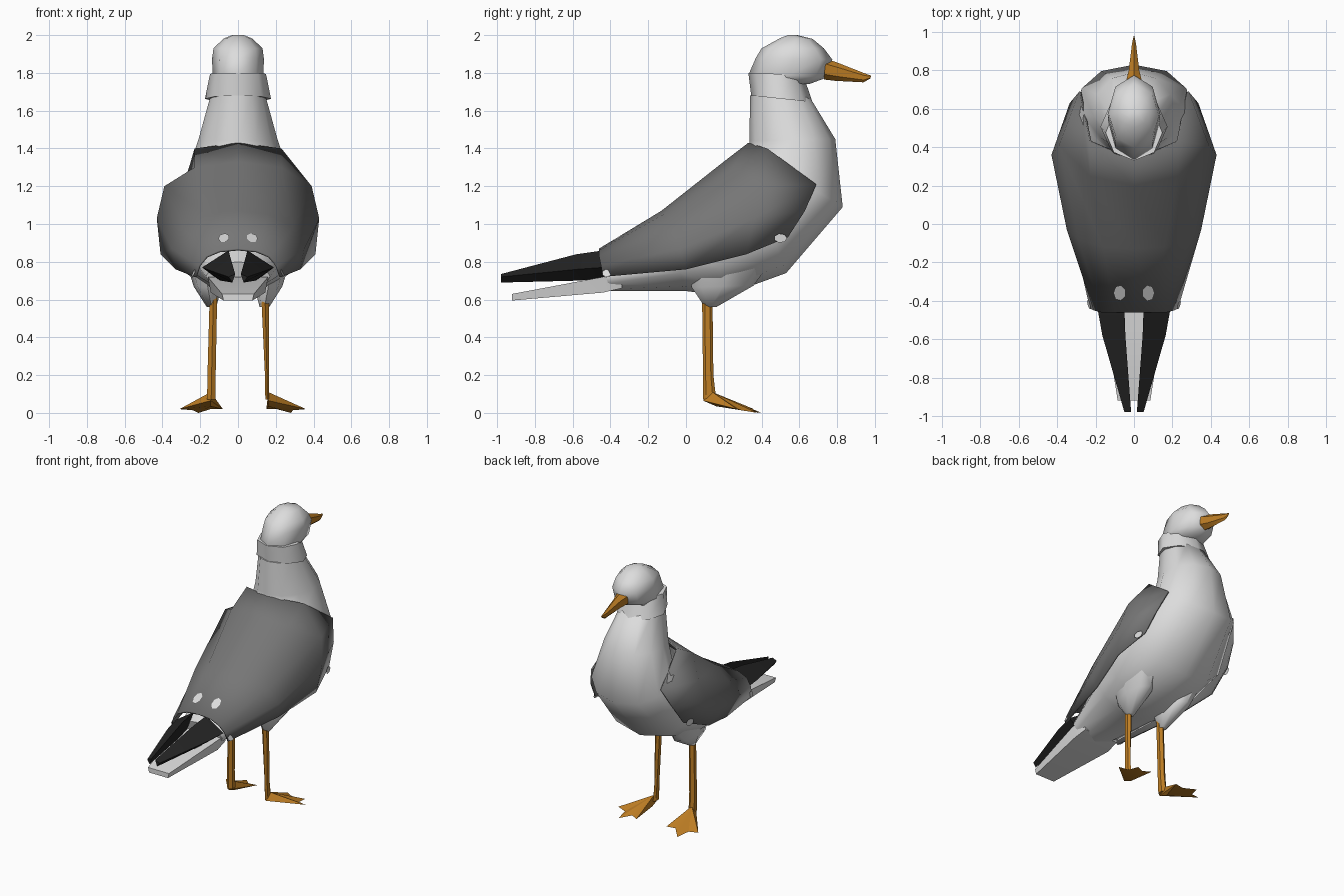
import bpy
import bmesh
import math
from mathutils import Vector

cube = bpy.data.objects.get("Cube")
if cube:
    bpy.data.objects.remove(cube, do_unlink=True)


def material(name, color):
    mat = bpy.data.materials.new(name)
    mat.use_nodes = True
    mat.diffuse_color = (*color, 1)
    bsdf = next(n for n in mat.node_tree.nodes if n.type == "BSDF_PRINCIPLED")
    bsdf.inputs["Base Color"].default_value = (*color, 1)
    bsdf.inputs["Roughness"].default_value = 0.8
    return mat


white = material("white feathers", (0.72, 0.72, 0.72))
grey = material("grey feathers", (0.18, 0.18, 0.18))
black = material("black feathers", (0.018, 0.018, 0.018))
orange = material("orange skin", (0.52, 0.21, 0.018))


def finish(name, bm, mat, angle):
    """Turn a bmesh into an object, smooth below the given angle."""
    bmesh.ops.recalc_face_normals(bm, faces=bm.faces[:])
    mesh = bpy.data.meshes.new(name)
    bm.to_mesh(mesh)
    bm.free()
    mesh.materials.append(mat)
    for poly in mesh.polygons:
        poly.use_smooth = True
    mesh.set_sharp_from_angle(angle=math.radians(angle))
    obj = bpy.data.objects.new(name, mesh)
    bpy.context.collection.objects.link(obj)
    return obj


def loft(name, rings, mat, angle=40, closed=True):
    """Skin a row of point rings; closed rings also get end caps."""
    bm = bmesh.new()
    loops = [[bm.verts.new(p) for p in ring] for ring in rings]
    count = len(loops[0])
    for a, b in zip(loops, loops[1:]):
        for i in range(count if closed else count - 1):
            j = (i + 1) % count
            bm.faces.new((a[i], a[j], b[j], b[i]))
    if closed:
        bm.faces.new(loops[0])
        bm.faces.new(loops[-1])
    return finish(name, bm, mat, angle)


def oval(back, front, width, x=0, sides=8, egg=0):
    """Ring spanning two (y, z) outline points; egg narrows the back half."""
    b, f = Vector((x, *back)), Vector((x, *front))
    mid, axis = (b + f) / 2, (b - f) / 2
    ring = []
    for i in range(sides):
        c, s = math.cos(math.tau * i / sides), math.sin(math.tau * i / sides)
        ring.append(mid + axis * c + Vector((width * s * (1 - egg * c), 0, 0)))
    return ring


# White body running from the tail root to the neck
loft("body", [oval(*r, sides=12, egg=e) for *r, e in (
    ((-0.45, 0.80), (-0.40, 0.645), 0.17, 0),
    ((-0.12, 1.03), (0.00, 0.645), 0.26, 0.1),
    ((0.12, 1.21), (0.20, 0.62), 0.335, 0.1),
    ((0.31, 1.36), (0.53, 0.74), 0.36, 0.15),
    ((0.335, 1.39), (0.83, 1.09), 0.28, 0.25),
    ((0.335, 1.44), (0.79, 1.45), 0.21, 0.1),
    ((0.34, 1.68), (0.65, 1.68), 0.145, 0))], white, 60)

# Flared collar and head
loft("neck_collar", [oval(*r) for r in (
    ((0.345, 1.68), (0.67, 1.645), 0.175),
    ((0.33, 1.80), (0.62, 1.79), 0.148))], white, 60)
loft("head", [oval(*r) for r in (
    ((0.36, 1.76), (0.65, 1.74), 0.12),
    ((0.335, 1.80), (0.745, 1.775), 0.135),
    ((0.37, 1.88), (0.775, 1.87), 0.137),
    ((0.40, 1.93), (0.73, 1.93), 0.13),
    ((0.50, 1.985), (0.67, 1.98), 0.075),
    ((0.54, 2.00), (0.59, 2.00), 0.03))], white, 60)

# Beak
loft("beak", [oval(*r, sides=6) for r in (
    ((0.74, 1.875), (0.73, 1.765), 0.05),
    ((0.80, 1.855), (0.79, 1.758), 0.032),
    ((0.94, 1.80), (0.94, 1.75), 0.012),
    ((0.98, 1.785), (0.975, 1.77), 0.002))], orange, 30)

# Grey folded wings: half sections from the spine to the lower edge, mirrored
wing_sections = (
    ((0, 0.33, 1.43), (0.23, 0.43, 1.40), (0.285, 0.69, 1.21),
     (0.335, 0.63, 1.07), (0.36, 0.54, 0.93)),
    ((0, 0.20, 1.33), (0.23, 0.25, 1.30), (0.39, 0.41, 1.20),
     (0.43, 0.36, 1.03), (0.41, 0.32, 0.84)),
    ((0, -0.13, 1.07), (0.16, -0.12, 1.05), (0.29, -0.08, 0.98),
     (0.35, -0.03, 0.87), (0.33, 0, 0.76)),
    ((0, -0.46, 0.87), (0.10, -0.46, 0.86), (0.17, -0.46, 0.83),
     (0.21, -0.45, 0.78), (0.23, -0.44, 0.72)))
wings = loft("folded_wings",
             [[(-x, y, z) for x, y, z in half[:0:-1]] + list(half) for half in wing_sections],
             grey, 50, closed=False)
shell = wings.modifiers.new("thickness", "SOLIDIFY")
shell.thickness = 0.012

# White tail fan
loft("tail", [[(-w * 0.9, y, low), (w * 0.9, y, low), (w, y, high), (-w, y, high)]
              for y, w, low, high in ((-0.34, 0.15, 0.66, 0.72),
                                      (-0.44, 0.16, 0.637, 0.72),
                                      (-0.92, 0.085, 0.595, 0.63))], white, 30)


def foot(name, ankle, toes):
    """Webbed foot: raised ankle, toe tips with notched webs and a flat sole."""
    bm = bmesh.new()
    peak = bm.verts.new(ankle)
    heel = bm.verts.new((ankle[0], ankle[1] - 0.05, 0.065))
    sole = bm.verts.new((ankle[0], ankle[1] + 0.02, 0.035))
    edge = []
    for i, toe in enumerate(toes):
        tip = Vector((*toe, 0.0 if i == 1 else 0.015))
        if i:
            notch = (Vector((*toes[i - 1], 0.01)) + tip) / 2
            edge.append(bm.verts.new(notch.lerp(Vector(ankle), 0.18) - Vector((0, 0, 0.01))))
        edge.append(bm.verts.new(tip + Vector((0, 0, 0.005 * (i != 1)))))
    rim = [heel] + edge
    for a, b in zip(rim, rim[1:] + rim[:1]):
        bm.faces.new((peak, a, b))
        bm.faces.new((sole, b, a))
    return finish(name, bm, orange, 20)


def fleck(name, sign, centre, u, v):
    """Thin white patch spanned by two axes, facing away from the body."""
    bm = bmesh.new()
    points = [Vector(centre) + Vector(u) * math.cos(math.tau * i / 7)
              + Vector(v) * math.sin(math.tau * i / 7) for i in range(7)]
    order = points if sign > 0 else points[::-1]
    bm.faces.new([bm.verts.new((sign * p.x, p.y, p.z)) for p in order])
    finish(name, bm, white, 30)


for side, sign in (("left", 1), ("right", -1)):
    # Black wing tips with a triangular section
    loft(side + "_wing_tip", [[(sign * a, y, za), (sign * b, y, zb), (sign * c, y, zc)]
                              for y, a, za, b, zb, c, zc in (
        (-0.44, 0.05, 0.86, 0.19, 0.77, 0.11, 0.71),
        (-0.58, 0.045, 0.84, 0.165, 0.76, 0.09, 0.70),
        (-0.98, 0.015, 0.735, 0.05, 0.72, 0.03, 0.69))], black, 30)

    # Small white flecks on the rump and along the lower wing edge
    fleck(side + "_rump_fleck", sign, (0.075, -0.36, 0.927), (0.03, 0, -0.004), (0, 0.04, 0.024))
    fleck(side + "_front_wing_fleck", sign, (0.381, 0.50, 0.925), (-0.007, 0.035, 0), (0, 0, 0.025))
    fleck(side + "_rear_wing_fleck", sign, (0.235, -0.42, 0.74), (0.006, 0.025, 0), (-0.007, 0, 0.02))

    # Feathered thigh growing out of the belly and tapering to the leg
    loft(side + "_thigh", [oval(back, front, w, sign * x) for back, front, w, x in (
        ((0.02, 0.82), (0.46, 0.82), 0.09, 0.19),
        ((0.03, 0.665), (0.36, 0.675), 0.075, 0.16),
        ((0.10, 0.56), (0.16, 0.56), 0.025, 0.14))], white, 70)

    # Thin leg
    ankle_width = 0.012 if sign > 0 else 0.025
    leg_x = 0.148 if sign > 0 else 0.135
    loft(side + "_leg", [oval(back, front, w, sign * x, 6) for back, front, w, x in (
        ((0.085, 0.62), (0.14, 0.62), 0.023, leg_x - 0.005),
        ((0.09, 0.20), (0.145, 0.20), ankle_width, leg_x + 0.005),
        ((0.09, 0.07), (0.16, 0.07), ankle_width, leg_x + 0.007))], orange, 30)

foot("left_foot", (0.16, 0.14, 0.11), ((0.36, 0.27), (0.28, 0.38), (0.15, 0.36)))
foot("right_foot", (-0.145, 0.14, 0.11), ((-0.31, 0.30), (-0.21, 0.40), (-0.08, 0.34)))
